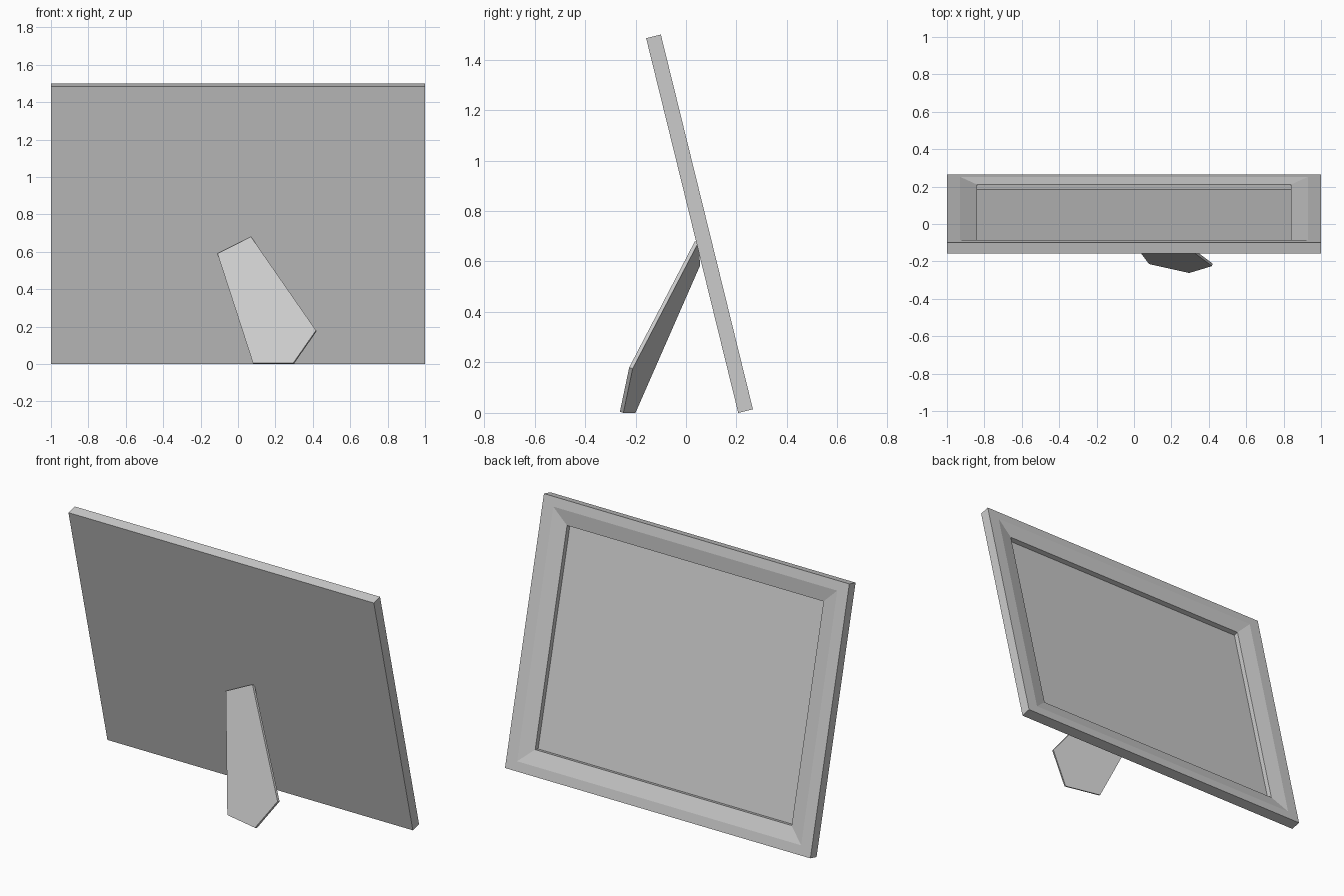
import bpy
import bmesh
from mathutils import Vector

if "Cube" in bpy.data.objects:
    bpy.data.objects.remove(bpy.data.objects["Cube"], do_unlink=True)

HEIGHT = 1.529
LEAN = 0.241

grey = bpy.data.materials.new("plain grey")
grey.use_nodes = True
colour = (0.6, 0.6, 0.6, 1)
grey.diffuse_color = colour
grey.node_tree.nodes["Principled BSDF"].inputs["Base Color"].default_value = colour


def finish(name, bm):
    bmesh.ops.recalc_face_normals(bm, faces=bm.faces)
    mesh = bpy.data.meshes.new(name)
    bm.to_mesh(mesh)
    bm.free()
    mesh.materials.append(grey)
    obj = bpy.data.objects.new(name, mesh)
    bpy.context.collection.objects.link(obj)
    return obj


def ring(bm, side, rise, depth):
    """Rectangle inset from the frame outline by side and rise."""
    x, low, high = 1 - side, rise, HEIGHT - rise
    return [bm.verts.new((px, depth, pz))
            for px, pz in ((-x, low), (x, low), (x, high), (-x, high))]


def lean_back(obj):
    obj.rotation_euler.x = LEAN
    obj.location.y = 0.207


# Frame moulding: back edge, front edge, flat band, slope and inner lip
profile = [(0, 0, 0), (0, 0, 0.06), (0.07, 0.055, 0.06),
           (0.16, 0.14, 0.039), (0.16, 0.14, 0.01)]
bm = bmesh.new()
rings = [ring(bm, *step) for step in profile]
for a, b in zip(rings, rings[1:]):
    for i in range(4):
        j = (i + 1) % 4
        bm.faces.new((a[i], a[j], b[j], b[i]))
# Back board and recessed picture panel close the moulding
bm.faces.new(rings[0])
bm.faces.new(rings[-1])
lean_back(finish("picture_frame", bm))

# Prop leg: slanted five-sided plate, extruded along its own normal
outline = [(0.08, 0.005), (0.295, 0.005), (0.417, 0.18), (0.07, 0.68), (-0.11, 0.59)]
inward = Vector((0.223, 1, -0.366)).normalized()
bm = bmesh.new()
face = bm.faces.new([bm.verts.new((x, -0.262 - 0.223 * (x - 0.295) + 0.366 * (z - 0.005), z))
                     for x, z in outline])
result = bmesh.ops.extrude_face_region(bm, geom=[face], use_keep_orig=True)
moved = [v for v in result["geom"] if isinstance(v, bmesh.types.BMVert)]
bmesh.ops.translate(bm, verts=moved, vec=inward * 0.015)
finish("prop_leg", bm)
